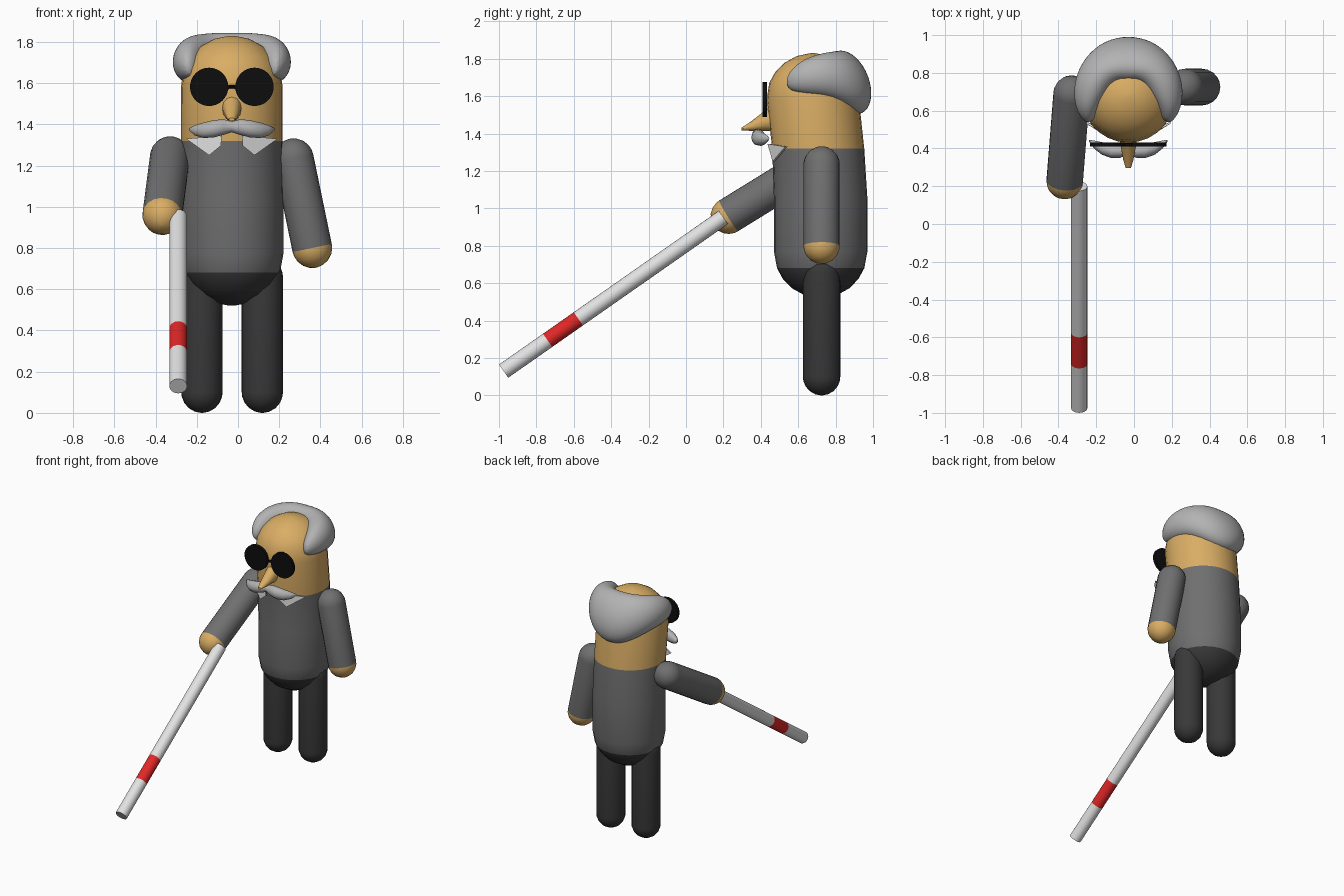
import bpy, bmesh, math
from mathutils import Vector, Matrix

cube = bpy.data.objects.get("Cube")
if cube:
    bpy.data.objects.remove(cube, do_unlink=True)


def material(name, r, g, b):
    m = bpy.data.materials.new(name)
    m.use_nodes = True
    m.diffuse_color = (r, g, b, 1)
    m.node_tree.nodes["Principled BSDF"].inputs["Base Color"].default_value = (r, g, b, 1)
    return m


skin = material("skin", .70, .42, .13)
jacket = material("jacket_grey", .16, .16, .16)
trousers = material("trouser_charcoal", .04, .04, .04)
hair_grey = material("hair_grey", .45, .45, .45)
white = material("white", .76, .76, .76)
red = material("red", .75, .02, .02)
black = material("lens_black", .004, .004, .004)

CX = -.03       # centre line of the figure
CY = .72
TAU = 2 * math.pi


def loft(name, rings, mats, rule=None, smooth=40, subsurf=0):
    """Skin a list of point rings, cap both ends, colour faces by rule(centre)."""
    bm = bmesh.new()
    loops = [[bm.verts.new(p) for p in ring] for ring in rings]
    n = len(loops[0])
    for a, b in zip(loops, loops[1:]):
        for i in range(n):
            j = (i + 1) % n
            bm.faces.new((a[i], a[j], b[j], b[i]))
    bm.faces.new(loops[0])
    bm.faces.new(loops[-1])
    bmesh.ops.recalc_face_normals(bm, faces=bm.faces)
    if rule:
        for f in bm.faces:
            f.material_index = rule(f.calc_center_median())
    me = bpy.data.meshes.new(name)
    bm.to_mesh(me)
    bm.free()
    ob = bpy.data.objects.new(name, me)
    bpy.context.collection.objects.link(ob)
    for m in mats:
        me.materials.append(m)
    if subsurf:
        mod = ob.modifiers.new("Subdivision", 'SUBSURF')
        mod.levels = mod.render_levels = subsurf
    if smooth:
        bpy.ops.object.select_all(action='DESELECT')
        ob.select_set(True)
        bpy.context.view_layer.objects.active = ob
        bpy.ops.object.shade_smooth_by_angle(angle=math.radians(smooth))
    return ob


def tube(name, start, end, stations, mats, rule=None, sides=20):
    """Loft circles of (distance, radius) along the line from start to end."""
    start, end = Vector(start), Vector(end)
    d = (end - start).normalized()
    turn = Vector((0, 0, 1)).rotation_difference(d).to_matrix()
    rings = [[start + turn @ Vector((r * math.cos(TAU * i / sides), r * math.sin(TAU * i / sides), t))
              for i in range(sides)] for t, r in stations]
    local = (lambda c: rule((c - start).dot(d))) if rule else None
    return loft(name, rings, mats, local)


def capsule(name, start, end, r, mats, rule=None):
    length = (Vector(end) - Vector(start)).length
    arc = [math.radians(a) for a in (3, 20, 40, 60, 78, 90)]
    st = [(-r * math.cos(a), r * math.sin(a)) for a in arc]
    st += [(length + r * math.cos(a), r * math.sin(a)) for a in reversed(arc)]
    return tube(name, start, end, st, mats, rule)


# Body and head: one rounded column that bends forward at the head
R = .25
arc = [math.radians(a) for a in (3, 20, 38, 54, 69)]
levels = [(.77 - R * math.cos(a), CY, R * math.sin(a)) for a in arc]
levels += [(.77, CY, R), (1.05, CY, R), (1.32, .707, .246), (1.58, .678, .247)]
levels += [(1.58 + R * math.cos(a), .678, R * math.sin(a)) for a in reversed(arc)]
rings = [[(CX + r * math.cos(TAU * i / 28), cy + r * math.sin(TAU * i / 28), z)
          for i in range(28)] for z, cy, r in levels]
loft("body_and_head", rings, [trousers, jacket, skin],
     lambda c: 0 if c.z < .68 else 1 if c.z < 1.32 else 2)

# Legs
for side, x in (("right", -.175), ("left", .118)):
    capsule(side + "_leg", (x, .725, .1), (x, .725, .66), .1, [trousers])

# Arms, each ending in a rounded hand
for side, a, b in (("left", (.27, .725, 1.235), (.36, .725, .80)),
                   ("right", (-.33, .69, 1.245), (-.367, .228, .96))):
    reach = (Vector(b) - Vector(a)).length
    capsule(side + "_arm", a, b, .097, [jacket, skin], lambda t, n=reach: int(t > n))

# Cane with a red band
top, tip = (-.29, .20, .952), (-.29, -.975, .13)
L = (Vector(tip) - Vector(top)).length
tube("cane", top, tip, [(0, .043), (.66 * L, .043), (.80 * L, .043), (L, .043)],
     [white, red], lambda t: int(.67 * L < t < .79 * L))

# Hair: horseshoe around the back of the head
# half sections: angle from back, radius, height, half width, half height, tilt
half = [(0, .175, 1.67, .115, .19, .42), (25, .18, 1.68, .115, .18, .38),
        (50, .185, 1.70, .112, .15, .32), (75, .192, 1.715, .105, .125, .25),
        (98, .205, 1.71, .092, .11, .2), (115, .228, 1.70, .065, .085, .1),
        (129, .25, 1.675, .03, .04, 0)]
full = [(-s[0],) + s[1:] for s in reversed(half[1:])] + half
rings = []
for ang, r, z, w, h, tilt in full:
    t = math.radians(ang)
    ring = []
    for i in range(12):
        u, v = w * math.cos(TAU * i / 12), h * math.sin(TAU * i / 12)
        rad = r + u * math.cos(tilt) - v * math.sin(tilt)
        ring.append((CX + rad * math.sin(t), .70 + rad * math.cos(t),
                     z + u * math.sin(tilt) + v * math.cos(tilt)))
    rings.append(ring)
loft("hair", rings, [hair_grey], smooth=80, subsurf=2)

# Moustache: two mirrored lobes tapering to the tips
lobe = [(0, .395, 1.388, .026), (.04, .385, 1.387, .038), (.09, .387, 1.378, .042),
        (.14, .40, 1.371, .037), (.18, .42, 1.371, .024), (.207, .44, 1.376, .006)]
full = [(-s[0],) + s[1:] for s in reversed(lobe[1:])] + lobe
rings = [[(CX + x, y + .9 * h * math.cos(TAU * i / 12), z + h * math.sin(TAU * i / 12))
          for i in range(12)] for x, y, z, h in full]
loft("moustache", rings, [hair_grey], smooth=60)

# Nose: blunt cone with a level underside
nose = [(.47, 1.485, .05, .07), (.42, 1.468, .042, .053), (.34, 1.437, .027, .022), (.297, 1.424, .014, .008)]
rings = [[(CX + w * math.cos(TAU * i / 12), y, z + h * math.sin(TAU * i / 12))
          for i in range(12)] for y, z, w, h in nose]
loft("nose", rings, [skin])

# Dark round glasses
for side, s in (("right", -1), ("left", 1)):
    x = CX + s * .11
    tube(side + "_lens", (x, .432, 1.582), (x, .41, 1.582), [(0, .093), (.022, .093)], [black], sides=32)
bridge = [(-.03, 1.57), (-.012, 1.583), (.012, 1.583), (.03, 1.57)]
rings = [[(CX + x, .42 + .009 * math.cos(TAU * i / 8), z + .009 * math.sin(TAU * i / 8))
          for i in range(8)] for x, z in bridge]
loft("glasses_bridge", rings, [black])

# Collar points
flap = [(.222, .53, 1.33), (.11, .462, 1.25), (.052, .45, 1.297), (.05, .435, 1.345)]
for side, s in (("right", -1), ("left", 1)):
    front = [(CX + s * x, y, z) for x, y, z in flap]
    back = [(x, y + .012, z) for x, y, z in front]
    loft(side + "_collar", [front, back], [white], smooth=0)
